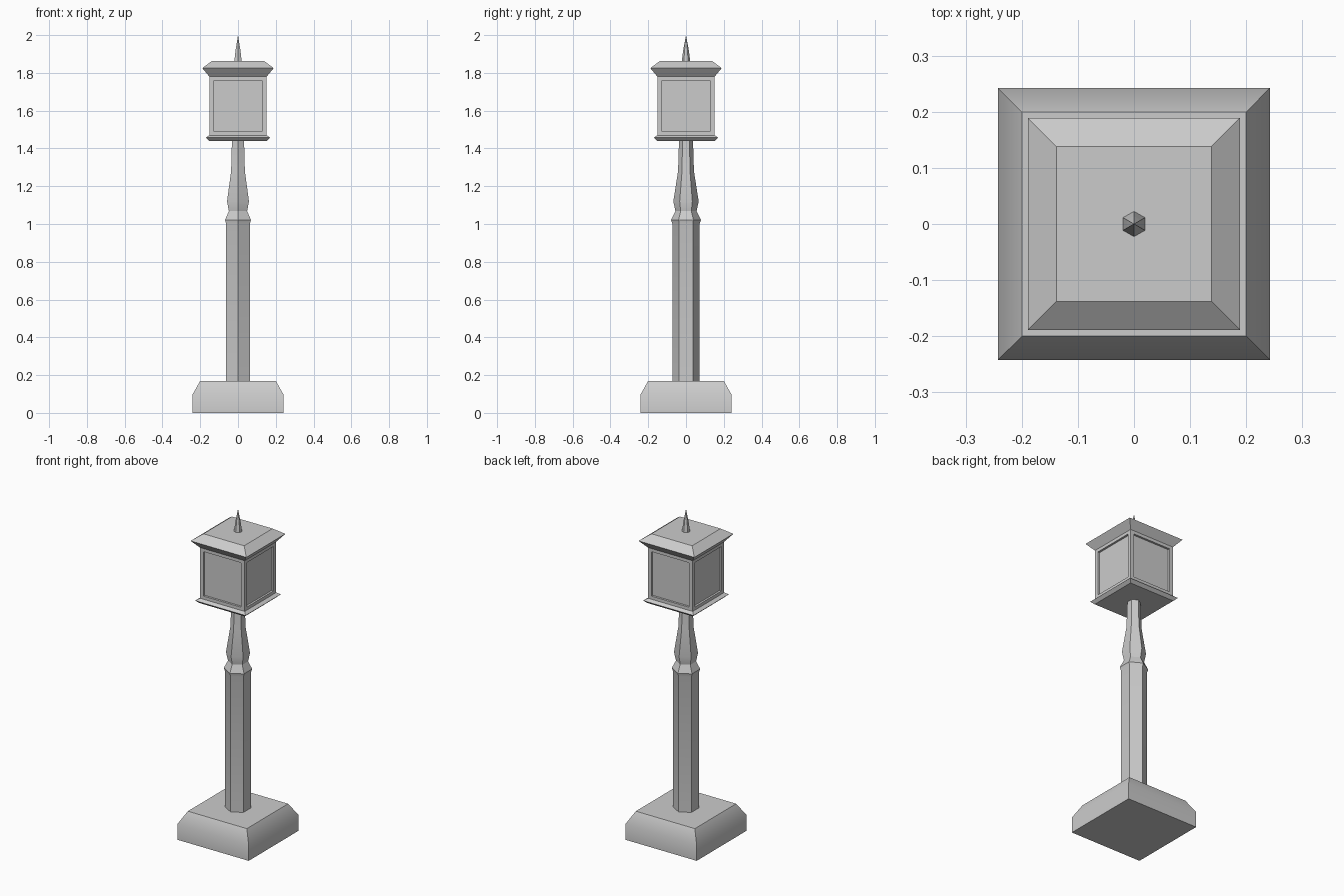
import bpy, bmesh, math

if "Cube" in bpy.data.objects:
    bpy.data.objects.remove(bpy.data.objects["Cube"])


def finish(name, bm, smooth_angle=None):
    bmesh.ops.recalc_face_normals(bm, faces=bm.faces)
    mesh = bpy.data.meshes.new(name)
    bm.to_mesh(mesh)
    bm.free()
    obj = bpy.data.objects.new(name, mesh)
    bpy.context.collection.objects.link(obj)
    if smooth_angle:
        bpy.ops.object.select_all(action='DESELECT')
        bpy.context.view_layer.objects.active = obj
        obj.select_set(True)
        bpy.ops.object.shade_smooth_by_angle(angle=math.radians(smooth_angle))
    return obj


def stack(profile, sides, start):
    """Loft regular polygons through (apothem-or-radius, z) pairs; radius 0 makes a tip."""
    bm = bmesh.new()
    rings = []
    for r, z in profile:
        if r == 0:
            rings.append([bm.verts.new((0, 0, z))] * sides)
            continue
        rings.append([bm.verts.new((r * math.cos(start + i * math.tau / sides),
                                    r * math.sin(start + i * math.tau / sides), z))
                      for i in range(sides)])
    for a, b in zip(rings, rings[1:]):
        for i in range(sides):
            j = (i + 1) % sides
            quad = [a[i], a[j], b[j], b[i]]
            bm.faces.new(list(dict.fromkeys(quad)))
    for ring in (rings[0], rings[-1]):
        if len(set(ring)) > 2:
            bm.faces.new(ring)
    return bm


def square(profile):
    return stack([(h * math.sqrt(2), z) for h, z in profile], 4, math.pi / 4)


def hexagon(profile):
    return stack(profile, 6, math.pi / 2)


# Footing block with a bevelled top
finish("base", square([(0.242, 0), (0.242, 0.095), (0.2, 0.17)]), 35)

# Hexagonal post with collar and turned neck
finish("post", hexagon([(0.072, 0.165), (0.072, 1.0), (0.079, 1.022), (0.056, 1.068),
                        (0.067, 1.12), (0.042, 1.28), (0.037, 1.445)]), 25)

# Lantern tray
finish("lantern_tray", square([(0.153, 1.44), (0.171, 1.457), (0.15, 1.471)]))

# Lantern box with a recessed pane on each side
bm = square([(0.152, 1.465), (0.152, 1.785)])
bm.normal_update()
bmesh.ops.recalc_face_normals(bm, faces=bm.faces)
walls = [f for f in bm.faces if abs(f.normal.z) < 0.5]
bmesh.ops.inset_individual(bm, faces=walls, thickness=0.034)
bmesh.ops.inset_individual(bm, faces=walls, thickness=0.0005, depth=-0.012)
finish("lantern_box", bm)

# Flared roof and spike
finish("roof", square([(0.15, 1.778), (0.189, 1.825), (0.138, 1.863)]))
finish("finial", hexagon([(0.023, 1.86), (0.014, 1.925), (0, 2.0)]))
